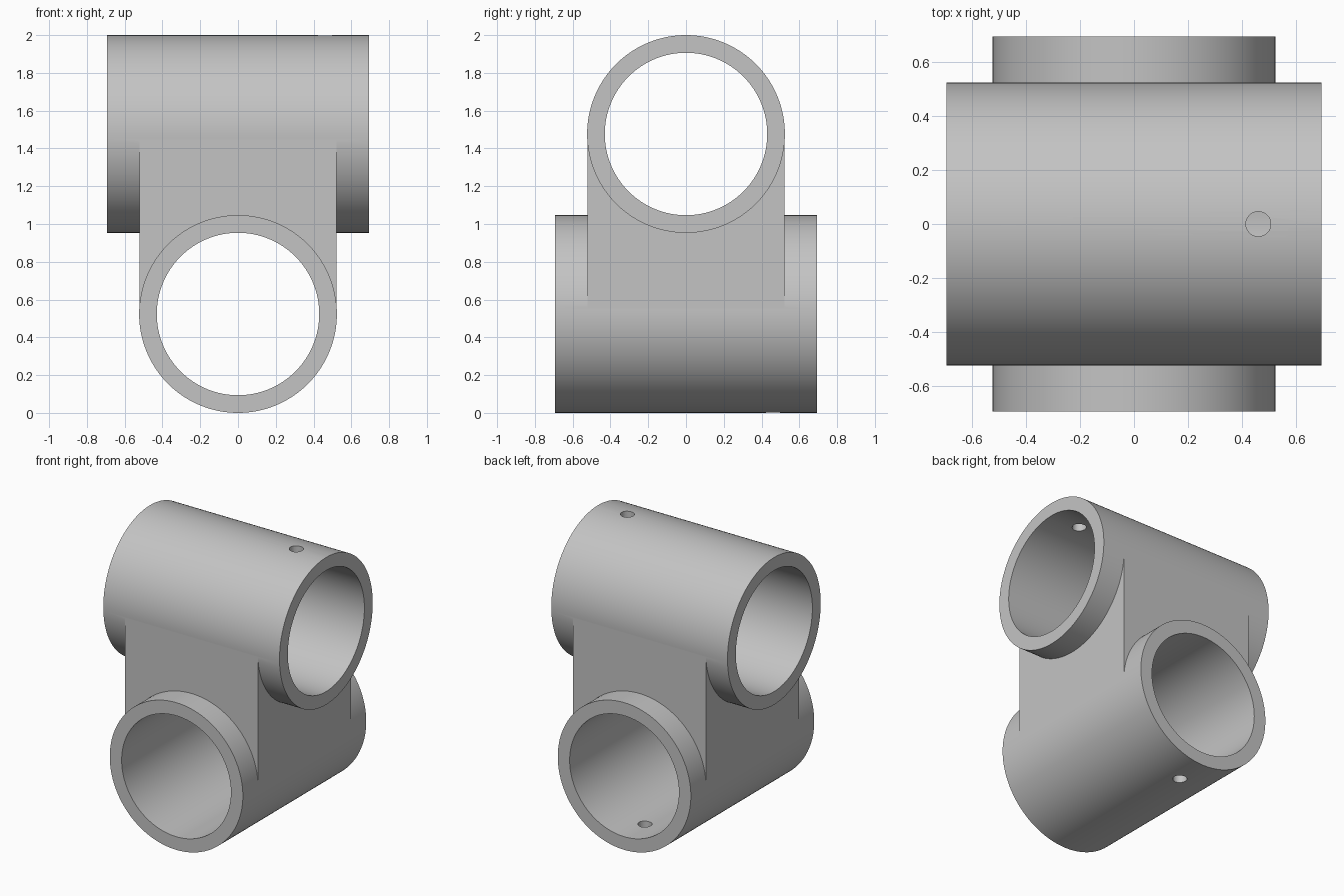
import bpy
from math import radians

RADIUS, BORE, LENGTH = 0.5235, 0.43, 1.386
LOW, HIGH = 0.5235, 1.4765          # heights of the two tube axes
ALONG_X, ALONG_Y = (0, radians(90), 0), (radians(90), 0, 0)

cube = bpy.data.objects.get("Cube")
if cube:
    bpy.data.objects.remove(cube, do_unlink=True)

grey = bpy.data.materials.new("plain grey")
grey.use_nodes = True
grey.diffuse_color = (0.55, 0.55, 0.55, 1)
grey.node_tree.nodes["Principled BSDF"].inputs["Base Color"].default_value = grey.diffuse_color


def cylinder(name, radius, length, location, rotation=(0, 0, 0), sides=128):
    bpy.ops.mesh.primitive_cylinder_add(vertices=sides, radius=radius, depth=length,
                                        location=location, rotation=rotation)
    obj = bpy.context.object
    obj.name = name
    obj.data.materials.append(grey)
    return obj


def combine(body, tool, operation):
    mod = body.modifiers.new(operation.title(), 'BOOLEAN')
    mod.operation, mod.solver, mod.object = operation, 'EXACT', tool
    bpy.context.view_layer.objects.active = body
    bpy.ops.object.modifier_apply(modifier=mod.name)
    bpy.data.objects.remove(tool, do_unlink=True)


# Two crossed tubes joined by a square block
body = cylinder("crossed_tube_connector", RADIUS, LENGTH, (0, 0, HIGH), ALONG_X)
bpy.ops.mesh.primitive_cube_add(size=1, location=(0, 0, (LOW + HIGH) / 2))
block = bpy.context.object
block.name = "joining_block"
block.dimensions = (2 * RADIUS - 0.002, 2 * RADIUS - 0.002, HIGH - LOW)
block.data.materials.append(grey)
bpy.context.view_layer.update()
combine(body, block, 'UNION')
combine(body, cylinder("lower_tube", RADIUS, LENGTH, (0, 0, LOW), ALONG_Y), 'UNION')

# Through bores
combine(body, cylinder("upper_bore", BORE, 2, (0, 0, HIGH), ALONG_X), 'DIFFERENCE')
combine(body, cylinder("lower_bore", BORE, 2, (0, 0, LOW), ALONG_Y), 'DIFFERENCE')

# Small screw holes through the outer walls
combine(body, cylinder("upper_screw_hole", 0.046, 0.4, (0.46, 0, 2), sides=32), 'DIFFERENCE')
combine(body, cylinder("lower_screw_hole", 0.046, 0.4, (0, 0.46, 0), sides=32), 'DIFFERENCE')

# Smooth walls with crisp rims
bpy.ops.object.select_all(action='DESELECT')
body.select_set(True)
bpy.context.view_layer.objects.active = body
bpy.ops.object.transform_apply(location=True, rotation=True, scale=True)
bpy.ops.object.shade_smooth_by_angle(angle=radians(20))
normals = body.modifiers.new("Weighted normals", 'WEIGHTED_NORMAL')
normals.keep_sharp = True
